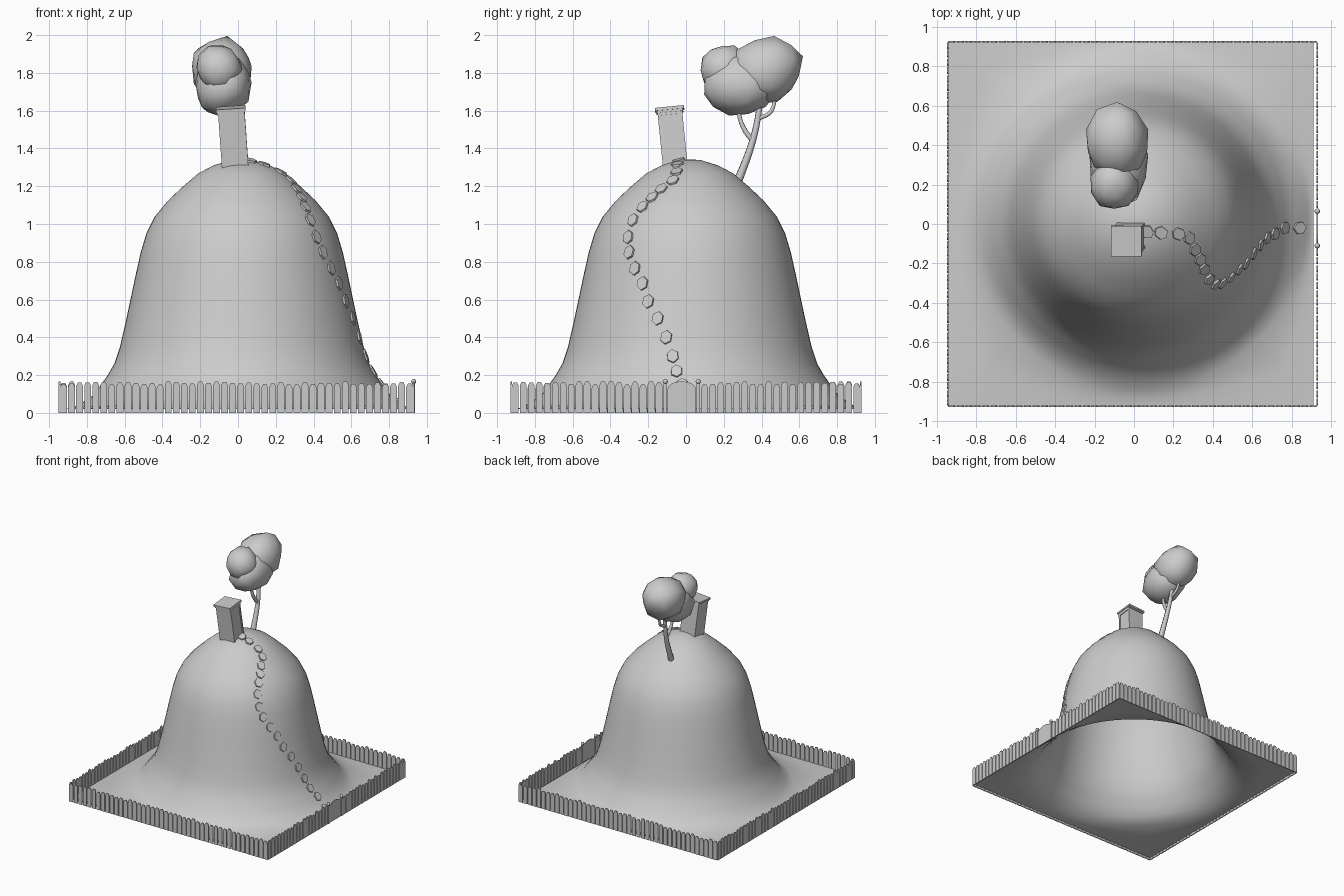
import bpy, bmesh, math, random
from mathutils import Vector, Matrix

if "Cube" in bpy.data.objects:
    bpy.data.objects.remove(bpy.data.objects["Cube"])

random.seed(4)
CX, CY = 0.02, 0.02
X0, X1, Y0, Y1 = -0.945, 0.91, -0.925, 0.925
# hill profile: radius, height
PROFILE = [(0.06, 1.338), (0.15, 1.31), (0.23, 1.268), (0.31, 1.2), (0.39, 1.125), (0.46, 1.04), (0.505, 0.95),
           (0.535, 0.85), (0.562, 0.73), (0.585, 0.62), (0.615, 0.48), (0.645, 0.35),
           (0.675, 0.26), (0.71, 0.2), (0.745, 0.15), (0.79, 0.09), (0.86, 0.045)]


def add_mesh(name, bm, smooth=None):
    bmesh.ops.recalc_face_normals(bm, faces=bm.faces)
    me = bpy.data.meshes.new(name)
    bm.to_mesh(me)
    bm.free()
    ob = bpy.data.objects.new(name, me)
    bpy.context.collection.objects.link(ob)
    if smooth is not None:
        bpy.ops.object.select_all(action='DESELECT')
        ob.select_set(True)
        bpy.context.view_layer.objects.active = ob
        bpy.ops.object.shade_smooth_by_angle(angle=math.radians(smooth))
    return ob


def add_box(bm, size, center, matrix=Matrix()):
    m = matrix @ Matrix.Translation(center) @ Matrix.Diagonal((*size, 1))
    bmesh.ops.create_cube(bm, size=1, matrix=m)


def add_plate(bm, outline, depth, matrix):
    """Extruded flat outline, given in local x and z, thickness along local y."""
    a = [bm.verts.new(matrix @ Vector((x, -depth / 2, z))) for x, z in outline]
    b = [bm.verts.new(matrix @ Vector((x, depth / 2, z))) for x, z in outline]
    bm.faces.new(a)
    bm.faces.new(b[::-1])
    n = len(a)
    for i in range(n):
        j = (i + 1) % n
        bm.faces.new((a[i], b[i], b[j], a[j]))


# hill: rings of the profile, blended out to a square sheet
SEG = 64
bm = bmesh.new()
angles = [2 * math.pi * i / SEG for i in range(SEG)]
rings = [[Vector((CX + r * math.cos(t), CY + r * math.sin(t), z)) for t in angles] for r, z in PROFILE]
edge = []
for t in angles:
    m = max(abs(math.cos(t)), abs(math.sin(t)))
    edge.append(Vector(((X0 + X1) / 2 + (X1 - X0) / 2 * math.cos(t) / m,
                        (Y0 + Y1) / 2 + (Y1 - Y0) / 2 * math.sin(t) / m, 0.02)))
middle = [a.lerp(b, 0.5) for a, b in zip(rings[-1], edge)]
for v in middle:
    v.z = 0.025
rings += [middle, edge]
verts = [[bm.verts.new(p) for p in ring] for ring in rings]
top = bm.verts.new((CX, CY, 1.343))
for i in range(SEG):
    j = (i + 1) % SEG
    bm.faces.new((top, verts[0][i], verts[0][j]))
    for a, b in zip(verts, verts[1:]):
        bm.faces.new((a[i], b[i], b[j], a[j]))
add_mesh("hill", bm, 60)


# stepping stones: hexagons lying on the slope, placed by (y, z)
STONES = [(-0.04, 1.333), (-0.045, 1.315), (-0.05, 1.275), (-0.07, 1.23), (-0.13, 1.185), (-0.18, 1.14),
          (-0.23, 1.09), (-0.28, 1.02), (-0.305, 0.93), (-0.3, 0.85), (-0.27, 0.765), (-0.23, 0.685),
          (-0.2, 0.59), (-0.15, 0.5), (-0.105, 0.4), (-0.07, 0.3), (-0.05, 0.22), (-0.02, 0.15), (-0.02, 0.07)]
bm = bmesh.new()
for y, z in STONES:
    for (r0, z0), (r1, z1) in zip(PROFILE, PROFILE[1:]):
        if z0 >= z >= z1:
            r = r0 + (r1 - r0) * (z0 - z) / (z0 - z1)
            slope = (z0 - z1) / (r1 - r0)
            break
    x = math.sqrt(max(r * r - (y - CY) ** 2, 0.001))
    normal = Vector((slope * x / r, slope * (y - CY) / r, 1)).normalized()
    m = Matrix.Translation(Vector((x + CX, y, z)) + normal * 0.002)
    m = m @ normal.to_track_quat('Z', 'Y').to_matrix().to_4x4()
    m = m @ Matrix.Rotation(random.uniform(-0.2, 0.2), 4, 'Z') @ Matrix.Diagonal((0.9, 1.05, 1, 1))
    bmesh.ops.create_cone(bm, cap_ends=True, segments=6, radius1=0.038, radius2=0.035, depth=0.014, matrix=m)
add_mesh("stepping_stones", bm)

# picket fence on four sides, leaving the gate opening on the right
W, H = 0.018, 0.155
FX0, FX1, FY = -0.945, 0.93, 0.925
GATE0, GATE1 = -0.11, 0.065
bm = bmesh.new()


def fence_run(start, end):
    start, end = Vector((*start, 0)), Vector((*end, 0))
    d = end - start
    n = max(1, round(d.length / 0.0425))
    rot = Matrix.Rotation(math.atan2(d.y, d.x), 4, 'Z')
    for i in range(n):
        h = H + random.uniform(-0.006, 0.012)
        shape = [(-W, 0), (W, 0), (W, h - 0.018), (0.009, h), (-0.009, h), (-W, h - 0.018)]
        add_plate(bm, shape, 0.008, Matrix.Translation(start + d * (i + 0.5) / n) @ rot)


fence_run((FX0, -FY), (FX1, -FY))
fence_run((FX0, FY), (FX1, FY))
fence_run((FX0, -FY), (FX0, FY))
fence_run((FX1, -FY), (FX1, GATE0 - 0.012))
fence_run((FX1, GATE1 + 0.012), (FX1, FY))
add_mesh("picket_fence", bm)

# gate: arched panel between two round-topped posts
bm = bmesh.new()
gc, gw = (GATE0 + GATE1) / 2, (GATE1 - GATE0) / 2 - 0.012
arch = [(-gw, 0), (gw, 0)] + [(gw * math.cos(t), 0.125 + 0.042 * math.sin(t))
                              for t in [math.pi * k / 8 for k in range(9)]]
add_plate(bm, arch, 0.006, Matrix.Translation((FX1, gc, 0)) @ Matrix.Rotation(math.pi / 2, 4, 'Z'))
add_mesh("gate", bm)
bm = bmesh.new()
for y in (GATE0, GATE1):
    add_box(bm, (0.015, 0.018, 0.155), (FX1, y, 0.0775))
    bmesh.ops.create_uvsphere(bm, u_segments=10, v_segments=6, radius=0.014,
                              matrix=Matrix.Translation((FX1, y, 0.166)))
add_mesh("gate_posts", bm, 40)

# leaning hut on the summit with a framed door on the right
lean = Vector((-0.07, -0.1, 1)).to_track_quat('Z', 'Y')
up = Vector((-0.07, -0.1, 1)).normalized()
side = Vector((1, 0, 0))
side = (side - up * side.dot(up)).normalized()
rot = Matrix((side, up.cross(side), up)).transposed().to_4x4()
hut = Matrix.Translation((-0.018, -0.057, 1.31)) @ rot
bm = bmesh.new()
add_box(bm, (0.135, 0.13, 0.3), (0, 0, 0.14), hut)
for y in (-0.059, 0.059):
    add_box(bm, (0.008, 0.013, 0.28), (0.069, y, 0.14), hut)
add_box(bm, (0.008, 0.13, 0.013), (0.069, 0, 0.274), hut)
add_mesh("hut_walls", bm)
bm = bmesh.new()
add_box(bm, (0.145, 0.142, 0.012), (0, 0, 0.287), hut)
add_box(bm, (0.157, 0.155, 0.016), (0, 0, 0.301), hut)
add_mesh("hut_roof", bm)

# tree trunk and branches as tapered tubes
cu = bpy.data.curves.new("tree_trunk", 'CURVE')
cu.dimensions = '3D'
cu.bevel_depth = 0.022
cu.bevel_resolution = 1
cu.resolution_u = 3
cu.use_fill_caps = True
PATHS = [[(-0.05, 0.25, 1.17, 1.25), (-0.055, 0.30, 1.29, 1.05), (-0.06, 0.35, 1.43, 0.9),
          (-0.07, 0.38, 1.56, 0.8), (-0.08, 0.4, 1.72, 0.65)],
         [(-0.06, 0.355, 1.44, 0.7), (-0.065, 0.315, 1.49, 0.65), (-0.07, 0.285, 1.56, 0.55), (-0.08, 0.27, 1.68, 0.5)],
         [(-0.07, 0.385, 1.56, 0.6), (-0.07, 0.44, 1.585, 0.55), (-0.075, 0.465, 1.63, 0.5), (-0.08, 0.47, 1.72, 0.4)]]
for path in PATHS:
    sp = cu.splines.new('BEZIER')
    sp.bezier_points.add(len(path) - 1)
    for p, (x, y, z, r) in zip(sp.bezier_points, path):
        p.co, p.radius = (x, y, z), r
        p.handle_left_type = p.handle_right_type = 'AUTO'
trunk = bpy.data.objects.new("tree_trunk", cu)
bpy.context.collection.objects.link(trunk)
bpy.ops.object.select_all(action='DESELECT')
trunk.select_set(True)
bpy.context.view_layer.objects.active = trunk
bpy.ops.object.convert(target='MESH')

# lumpy foliage: overlapping rough balls
LOBES = [((-0.085, 0.42, 1.815), (0.165, 0.2, 0.17), 0.35), ((-0.08, 0.29, 1.735), (0.15, 0.2, 0.165), 0.25),
         ((-0.1, 0.2, 1.825), (0.12, 0.13, 0.125), 0.1)]
bm = bmesh.new()
for c, s, tilt in LOBES:
    m = Matrix.Translation(c) @ Matrix.Rotation(tilt, 4, 'X') @ Matrix.Diagonal((*s, 1))
    ret = bmesh.ops.create_icosphere(bm, subdivisions=2, radius=1, matrix=m)
    for v in ret["verts"]:
        v.co += (v.co - Vector(c)) * random.uniform(-0.07, 0.08)
add_mesh("foliage", bm, 60)
